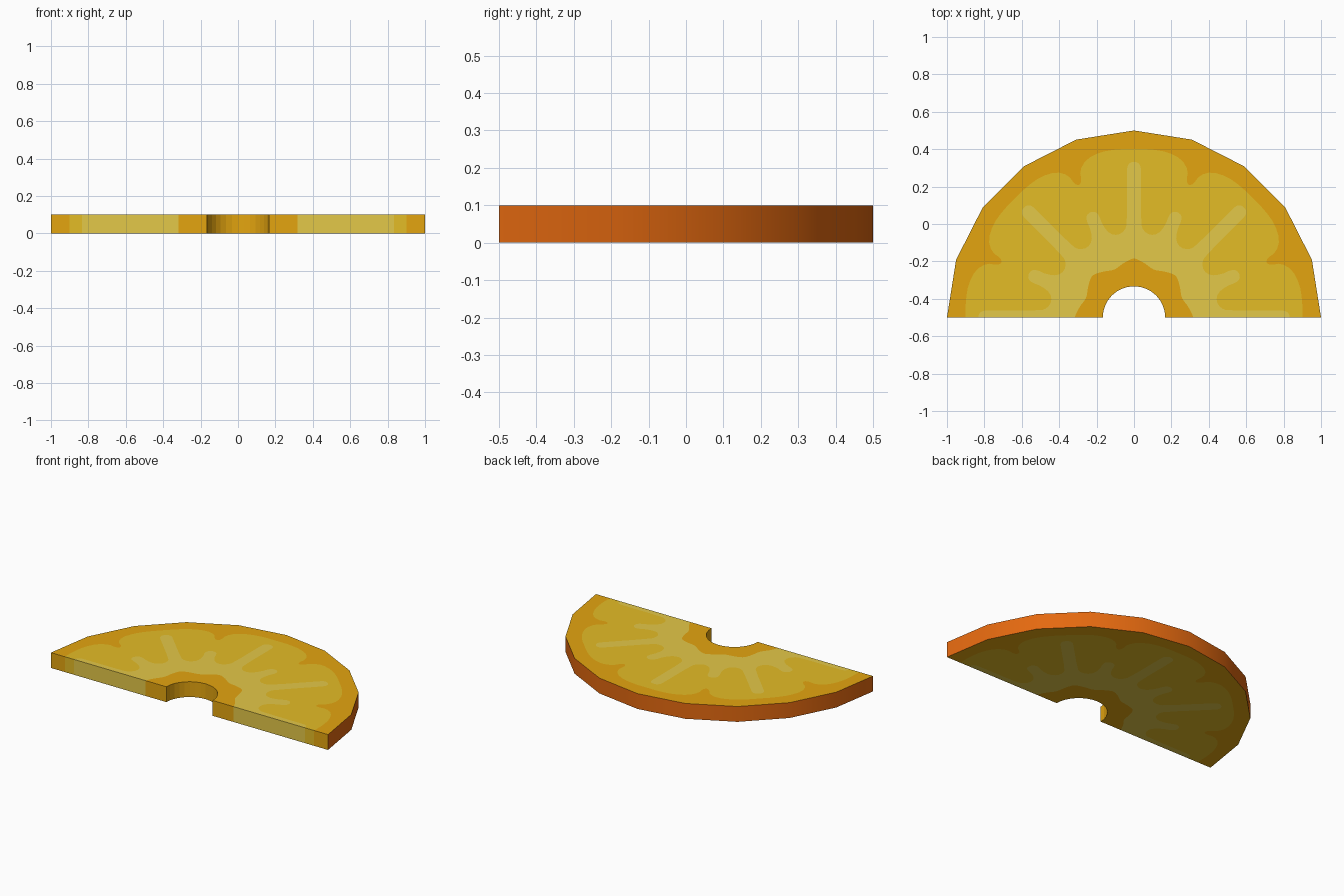
import bpy, bmesh, math
from mathutils import Vector

if "Cube" in bpy.data.objects:
    bpy.data.objects.remove(bpy.data.objects["Cube"])

THICK = 0.1
WEDGE = math.pi / 8


def material(name, rgb):
    m = bpy.data.materials.new(name)
    m.diffuse_color = (*rgb, 1)
    m.use_nodes = True
    m.node_tree.nodes["Principled BSDF"].inputs["Base Color"].default_value = m.diffuse_color
    return m


def arc(radius, sides):
    """Half circle from +x round to -x."""
    return [Vector((math.cos(math.pi * i / sides), math.sin(math.pi * i / sides))) * radius
            for i in range(sides + 1)]


def pattern(points):
    """Mirror a 22.5 degree wedge outline eight times round the half ring, then round its corners."""
    polar = [(math.hypot(a, b), math.atan2(b, a)) for a, b in points]
    line = []
    for k in range(8):
        if k % 2 == 0:
            part = [(r, k * WEDGE + t) for r, t in polar]
        else:
            part = [(r, (k + 1) * WEDGE - t) for r, t in reversed(polar)]
        line += part if k == 0 else part[1:]
    pts = [Vector((r * math.cos(t), r * math.sin(t))) for r, t in line]
    out = [pts[0]]
    for p, q in zip(pts, pts[1:]):
        out += [p.lerp(q, 0.25), p.lerp(q, 0.75)]
    out.append(pts[-1])
    for end in (out[0], out[-1]):
        end.y = 0
    return out


# Boundary lines, from the hole out to the peel
lines = [
    arc(0.167, 16),
    pattern([(.317, 0), (.306, .03), (.285, .065), (.265, .09), (.256, .106)]),
    pattern([(.833, 0), (.828, .022), (.81, .035), (.79, .037), (.50, .037), (.465, .05),
             (.44, .085), (.447, .13), (.493, .167), (.549, .188), (.566, .208), (.564, .2336)]),
    pattern([(.90, 0), (.90, .09), (.885, .18), (.845, .257), (.785, .29), (.73, .28),
             (.706, .2924)]),
    arc(1.0, 10),
]

bm = bmesh.new()
rows = [[bm.verts.new((p.x, p.y - 0.5, 0)) for p in line] for line in lines]

# One flat band between each pair of lines: rim, core, flesh, rim
for inner, outer, mat in zip(rows, rows[1:], (0, 2, 1, 0)):
    bm.faces.new(outer + inner[::-1]).material_index = mat

# Thicken the slice
bottom = bm.faces[:]
ext = bmesh.ops.extrude_face_region(bm, geom=bottom, use_keep_orig=True)
bmesh.ops.translate(bm, verts=[v for v in ext["geom"] if isinstance(v, bmesh.types.BMVert)],
                    vec=(0, 0, THICK))
bmesh.ops.recalc_face_normals(bm, faces=bm.faces[:])
bm.normal_update()

# Colour walls like the band beside them; the outer wall is peel
for f in bm.faces:
    if abs(f.normal.z) > 0.5:
        continue
    if all(math.hypot(v.co.x, v.co.y + 0.5) > 0.97 for v in f.verts):
        f.material_index = 3
        f.smooth = True
    else:
        cap = next(g for e in f.edges for g in e.link_faces if abs(g.normal.z) > 0.5)
        f.material_index = cap.material_index
bmesh.ops.triangulate(bm, faces=[f for f in bm.faces if len(f.verts) > 4])

mesh = bpy.data.meshes.new("fruit_slice")
bm.to_mesh(mesh)
bm.free()
for name, rgb in (("golden_rim", (.776, .376, .005)), ("yellow_flesh", (.776, .503, .019)),
                  ("pale_core", (.776, .578, .065)), ("orange_peel", (.776, .141, .005))):
    mesh.materials.append(material(name, rgb))
bpy.context.collection.objects.link(bpy.data.objects.new("fruit_slice", mesh))
